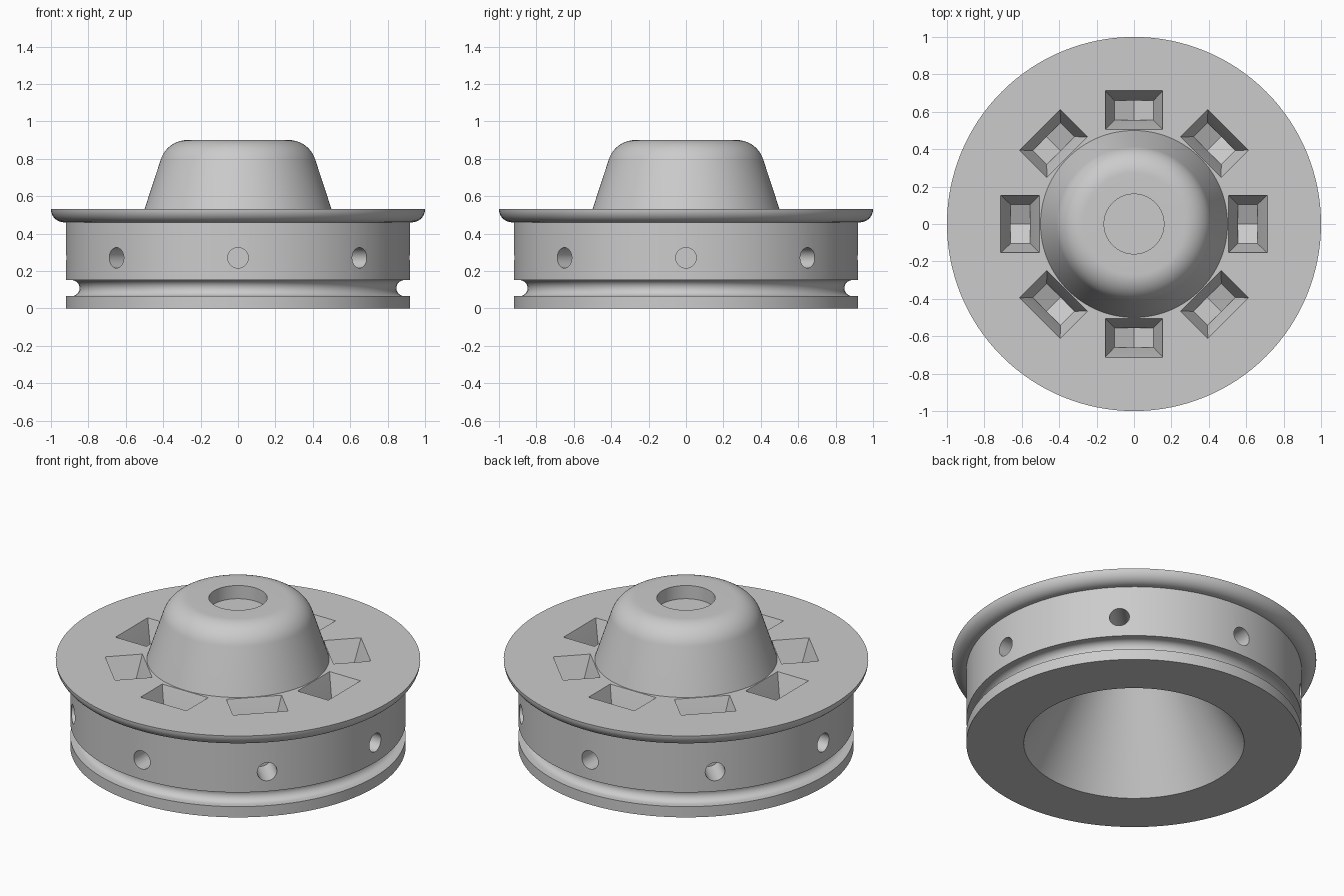
import bpy, bmesh, math
from mathutils import Matrix, Vector

cube = bpy.data.objects.get("Cube")
if cube:
    bpy.data.objects.remove(cube)

grey = bpy.data.materials.new("plain_grey")
grey.use_nodes = True
grey.diffuse_color = (0.6, 0.6, 0.6, 1)
grey.node_tree.nodes["Principled BSDF"].inputs["Base Color"].default_value = (0.6, 0.6, 0.6, 1)


def arc(cx, cz, r, start, end, steps):
    """Profile points along an arc, angles in degrees."""
    angles = [math.radians(start + (end - start) * i / steps) for i in range(steps + 1)]
    return [(cx + r * math.cos(a), cz + r * math.sin(a)) for a in angles]


def finish(bm, name):
    bmesh.ops.recalc_face_normals(bm, faces=bm.faces)
    mesh = bpy.data.meshes.new(name)
    bm.to_mesh(mesh)
    bm.free()
    mesh.materials.append(grey)
    obj = bpy.data.objects.new(name, mesh)
    bpy.context.collection.objects.link(obj)
    return obj


def lathe(name, profile, segments=128):
    bm = bmesh.new()
    verts = [bm.verts.new((r, 0, z)) for r, z in profile]
    edges = [bm.edges.new(pair) for pair in zip(verts, verts[1:])]
    bmesh.ops.spin(bm, geom=verts + edges, cent=(0, 0, 0), axis=(0, 0, 1),
                   angle=2 * math.pi, steps=segments)
    bmesh.ops.remove_doubles(bm, verts=bm.verts, dist=1e-4)
    return finish(bm, name)


# Turned body: hollow cone underneath, belt groove, flange, domed hub, blind bore
profile = [(0, 0.75), (0.19, 0.75), (0.605, 0), (0.92, 0)]
profile += [(0.92, 0.065)] + arc(0.89, 0.108, 0.043, 270, 90, 16) + [(0.92, 0.151)]
profile += [(0.92, 0.46)] + arc(0.93, 0.53, 0.07, 270, 360, 10)
profile += [(0.5, 0.53)] + arc(0.27, 0.75, 0.15, 18, 90, 14)
profile += [(0.16, 0.9), (0.16, 0.82), (0, 0.82)]
body = lathe("turned_body", profile)

# Tapered pockets with a shallow valley floor, and radial blind holes
cutters = bmesh.new()
TOP, FLOOR, VALLEY = 0.53, 0.38, 0.335
for i in range(8):
    turn = Matrix.Rotation(i * math.pi / 4, 4, "Z")

    def ring(points):
        return [cutters.verts.new(turn @ Vector(p)) for p in points]

    def rectangle(inner, outer, half, z):
        return ring([(inner, -half, z), (outer, -half, z), (outer, half, z), (inner, half, z)])

    # Cutter walls stop just above the flange so the hub stays whole
    top = rectangle(0.504, 0.714, 0.155, TOP + 0.004)
    low = rectangle(0.555, 0.66, 0.105, FLOOR)
    valley = ring([(0.555, 0, VALLEY), (0.66, 0, VALLEY)])
    cutters.faces.new(top)
    for a in range(4):
        b = (a + 1) % 4
        cutters.faces.new((top[a], top[b], low[b], low[a]))
    cutters.faces.new((low[0], low[1], valley[1], valley[0]))
    cutters.faces.new((low[2], low[3], valley[0], valley[1]))
    cutters.faces.new((low[1], low[2], valley[1]))
    cutters.faces.new((low[3], low[0], valley[0]))

    place = turn @ Matrix.Translation((0.86, 0, 0.27)) @ Matrix.Rotation(math.pi / 2, 4, "Y")
    bmesh.ops.create_cone(cutters, cap_ends=True, segments=32, radius1=0.055,
                          radius2=0.055, depth=0.26, matrix=place)
cutter = finish(cutters, "pocket_cutter")
cutter.hide_render = True

# Cut the openings and bake the result
cut = body.modifiers.new("openings", "BOOLEAN")
cut.operation = "DIFFERENCE"
cut.solver = "EXACT"
cut.object = cutter
graph = bpy.context.evaluated_depsgraph_get()
baked = bpy.data.meshes.new_from_object(body.evaluated_get(graph))
body.modifiers.clear()
body.data = baked
bpy.data.objects.remove(cutter)

# Smooth the turned surfaces, keep corners crisp
for obj in bpy.context.selected_objects:
    obj.select_set(False)
body.select_set(True)
bpy.context.view_layer.objects.active = body
bpy.ops.object.shade_smooth_by_angle(angle=math.radians(25))
